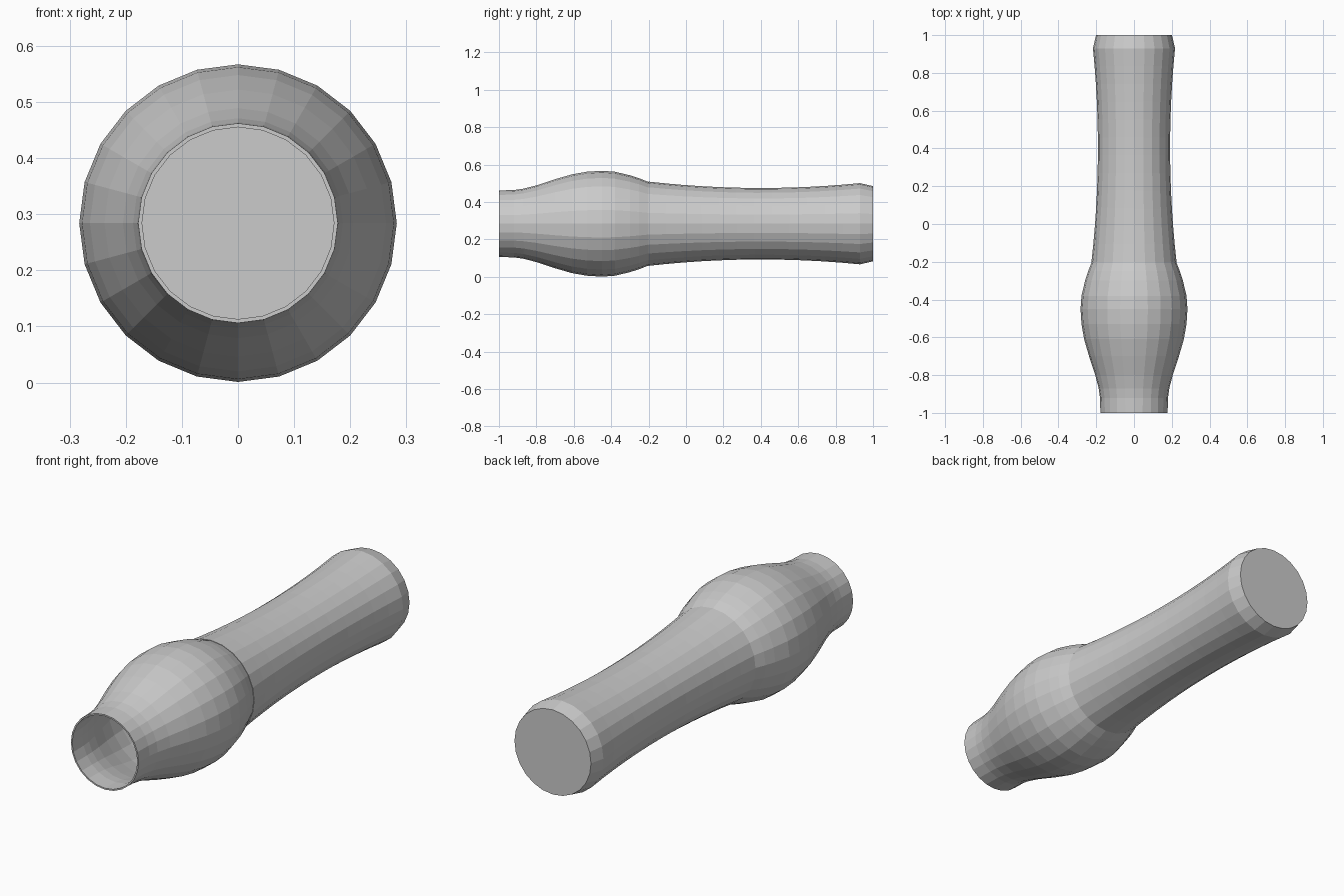
import bpy
import bmesh
from math import sin, cos, tau

if "Cube" in bpy.data.objects:
    bpy.data.objects.remove(bpy.data.objects["Cube"])

AXIS_Z = 0.284


def lathe(name, profile, sides, close_profile=False, caps=False):
    """Revolve (y, radius) points around the long horizontal axis."""
    bm = bmesh.new()
    rings = []
    for y, r in profile:
        rings.append([bm.verts.new((r * sin(tau * i / sides), y,
                                    AXIS_Z - r * cos(tau * i / sides)))
                      for i in range(sides)])
    pairs = list(zip(rings, rings[1:]))
    if close_profile:
        pairs.append((rings[-1], rings[0]))
    for a, b in pairs:
        for i in range(sides):
            j = (i + 1) % sides
            bm.faces.new((a[i], a[j], b[j], b[i]))
    if caps:
        bm.faces.new(rings[0])
        bm.faces.new(rings[-1])
    bmesh.ops.recalc_face_normals(bm, faces=bm.faces)
    mesh = bpy.data.meshes.new(name)
    bm.to_mesh(mesh)
    bm.free()
    obj = bpy.data.objects.new(name, mesh)
    bpy.context.collection.objects.link(obj)
    return obj


# Hollow bulb with an open mouth: outer skin, then inner skin back to the rim
WALL = 0.007
outer = [(-1.0, 0.178), (-0.92, 0.180), (-0.87, 0.187), (-0.8, 0.205),
         (-0.7, 0.238), (-0.61, 0.264), (-0.53, 0.278), (-0.45, 0.283),
         (-0.38, 0.278), (-0.3, 0.259), (-0.25, 0.243), (-0.2, 0.223)]
inner = [(y, r - WALL) for y, r in reversed(outer)]
lathe("hollow_bulb", outer + inner, 24, close_profile=True)

# Solid waisted grip with a bevelled butt end
grip = [(-0.2 + 1.13 * t / 12,
         0.191 + 0.030 * ((t - 6.4) / 6.0) ** 2) for t in range(13)]
grip.append((1.0, 0.201))
lathe("grip", grip, 24, caps=True)
